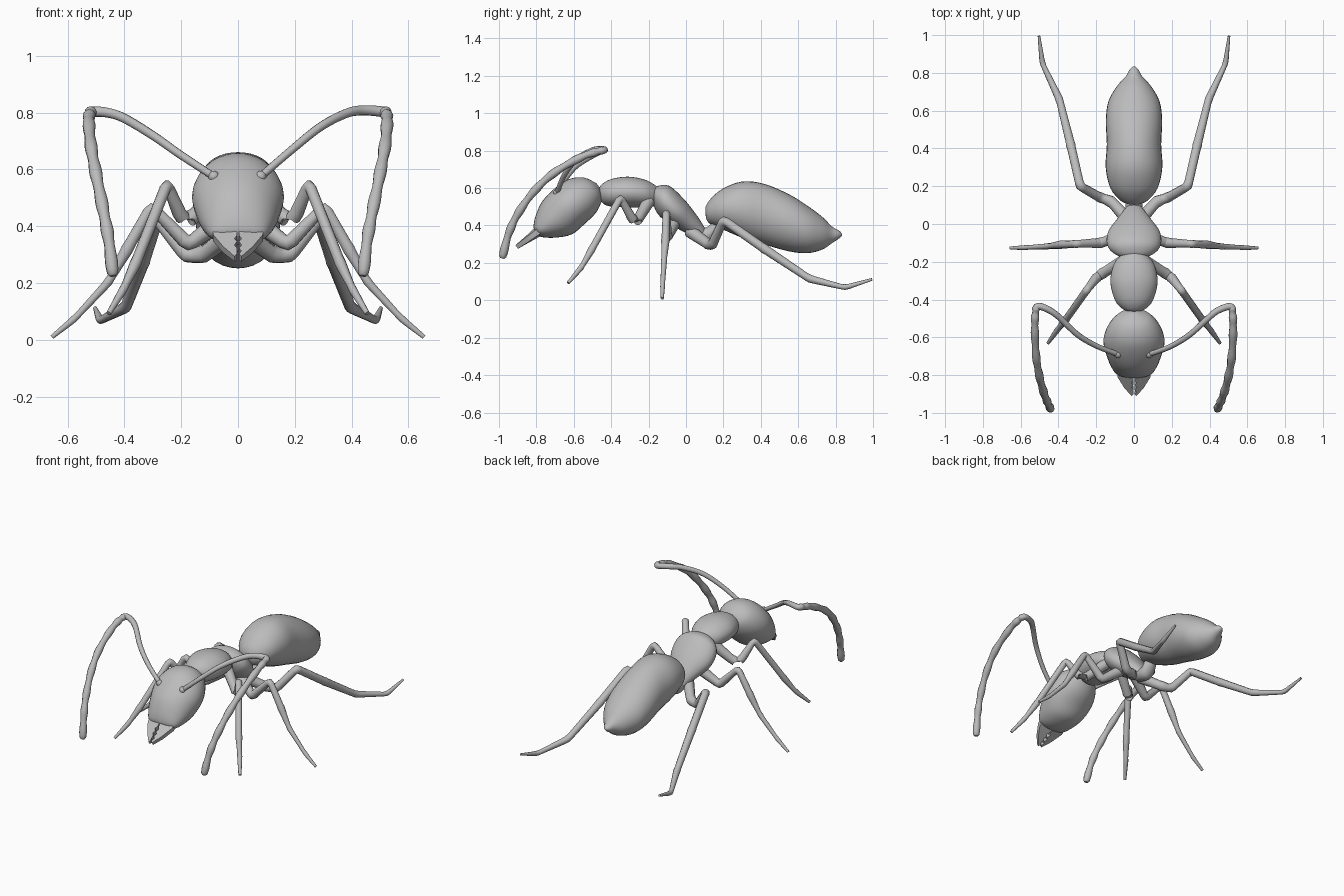
import bpy, bmesh, math
from mathutils import Vector

if "Cube" in bpy.data.objects:
    bpy.data.objects.remove(bpy.data.objects["Cube"])

mat = bpy.data.materials.new("plain_grey")
mat.diffuse_color = (0.5, 0.5, 0.5, 1)
mat.use_nodes = True
mat.node_tree.nodes["Principled BSDF"].inputs["Base Color"].default_value = mat.diffuse_color


def finish(obj, angle=40):
    obj.data.materials.clear()
    obj.data.materials.append(mat)
    bpy.ops.object.select_all(action='DESELECT')
    obj.select_set(True)
    bpy.context.view_layer.objects.active = obj
    bpy.ops.object.shade_smooth_by_angle(angle=math.radians(angle))


def new_object(name, bm):
    bmesh.ops.recalc_face_normals(bm, faces=bm.faces)
    me = bpy.data.meshes.new(name)
    bm.to_mesh(me)
    bm.free()
    obj = bpy.data.objects.new(name, me)
    bpy.context.collection.objects.link(obj)
    return obj


def smooth_path(pts, steps):
    """Catmull-Rom interpolation of tuples of any length."""
    out, n = [], len(pts)
    for i in range(n - 1):
        a, b, c, d = (pts[max(i - 1, 0)], pts[i], pts[i + 1], pts[min(i + 2, n - 1)])
        for k in range(steps):
            t = k / steps
            out.append(tuple(0.5 * (2 * q + (r - p) * t + (2 * p - 5 * q + 4 * r - s) * t * t
                                    + (3 * q - p - 3 * r + s) * t ** 3)
                             for p, q, r, s in zip(a, b, c, d)))
    out.append(tuple(pts[-1]))
    return out


def loft(name, sections, seg=32):
    """Sections: top y, top z, bottom y, bottom z, half width."""
    bm = bmesh.new()
    rings = []
    for ty, tz, by, bz, w in smooth_path(sections, 4):
        ring = []
        for k in range(seg):
            a = 2 * math.pi * k / seg
            s = math.sin(a) / 2
            ring.append(bm.verts.new((w * math.cos(a), (ty + by) / 2 + (ty - by) * s,
                                      (tz + bz) / 2 + (tz - bz) * s)))
        rings.append(ring)
    for r, q in zip(rings, rings[1:]):
        for k in range(seg):
            bm.faces.new((r[k], r[(k + 1) % seg], q[(k + 1) % seg], q[k]))
    bm.faces.new(rings[0])
    bm.faces.new(rings[-1])
    finish(new_object(name, bm), 60)


def tube(name, pts):
    """Round limb through points (x, y, z, radius)."""
    cu = bpy.data.curves.new(name, 'CURVE')
    cu.dimensions = '3D'
    cu.bevel_depth = 1
    cu.bevel_resolution = 3
    cu.use_fill_caps = True
    sp = cu.splines.new('POLY')
    sp.points.add(len(pts) - 1)
    for p, (x, y, z, r) in zip(sp.points, pts):
        p.co = (x, y, z, 1)
        p.radius = r
    obj = bpy.data.objects.new(name, cu)
    bpy.context.collection.objects.link(obj)
    bpy.ops.object.select_all(action='DESELECT')
    obj.select_set(True)
    bpy.context.view_layer.objects.active = obj
    bpy.ops.object.convert(target='MESH')
    finish(bpy.context.view_layer.objects.active, 60)


def round_joints(pts, d=0.022):
    """Replace every knee by three points so bends keep their thickness."""
    out = [pts[0]]
    for a, b, c in zip(pts, pts[1:], pts[2:]):
        A, B, C = Vector(a[:3]), Vector(b[:3]), Vector(c[:3])
        p, q = B + (A - B).normalized() * d, B + (C - B).normalized() * d
        m = (p + q) / 4 + B / 2
        out += [(*p, b[3]), (*m, b[3] * 1.08), (*q, b[3])]
    return out + [pts[-1]]


# body
loft("head", [(-.478, .625, -.46, .60, .02), (-.545, .656, -.448, .545, .09),
              (-.625, .648, -.478, .473, .14), (-.70, .60, -.54, .41, .162),
              (-.768, .53, -.61, .353, .145), (-.803, .455, -.70, .335, .12),
              (-.815, .40, -.77, .338, .088), (-.812, .375, -.80, .35, .02)])
loft("front_thorax", [(-.466, .595, -.464, .56, .02), (-.45, .62, -.45, .525, .06),
                      (-.40, .648, -.41, .503, .10), (-.31, .661, -.31, .497, .125),
                      (-.22, .645, -.22, .497, .11), (-.16, .612, -.17, .502, .07),
                      (-.13, .58, -.14, .52, .03)])
loft("rear_thorax", [(-.178, .59, -.178, .56, .02), (-.155, .61, -.178, .525, .085),
                     (-.09, .612, -.15, .46, .138), (-.01, .54, -.09, .41, .14),
                     (.05, .465, -.02, .37, .095), (.09, .405, .03, .345, .06),
                     (.115, .36, .07, .32, .035)])
loft("waist", [(.03, .37, .01, .35, .02), (.07, .385, .04, .325, .04),
               (.12, .395, .12, .31, .045), (.15, .44, .17, .36, .04),
               (.18, .48, .20, .42, .02)])
loft("abdomen", [(.103, .495, .103, .465, .02), (.125, .535, .12, .415, .07),
                 (.19, .593, .19, .382, .125), (.30, .635, .30, .335, .15),
                 (.42, .622, .42, .298, .144), (.55, .567, .55, .262, .149),
                 (.65, .505, .65, .252, .135), (.73, .445, .73, .272, .09),
                 (.78, .395, .78, .305, .045), (.815, .375, .815, .328, .025),
                 (.833, .358, .833, .344, .008)])

# jaws with toothed inner edges: (x, distance along jaw)
jaw = [(.086, 0), (.088, .2), (.052, .65), (.012, 1), (.003, .92), (.012, .82), (.003, .72),
       (.013, .62), (.003, .52), (.013, .42), (.003, .3), (.003, 0)]
base, tip = Vector((0, -.775, .378)), Vector((0, -.905, .285))
up = Vector((0, -.58, .81))
for side, s in (("left", -1), ("right", 1)):
    bm = bmesh.new()
    layers = []
    for f in (1, -1):
        layers.append([bm.verts.new(base.lerp(tip, t) + Vector((s * x, 0, 0))
                                    + up * f * (.030 - .018 * t) * (1 - 5 * x))
                       for x, t in jaw])
    n = len(jaw)
    for layer in layers:
        bm.faces.new(layer)
    for k in range(n):
        bm.faces.new((layers[0][k], layers[0][(k + 1) % n], layers[1][(k + 1) % n], layers[1][k]))
    bmesh.ops.triangulate(bm, faces=[f for f in bm.faces if len(f.verts) > 4])
    finish(new_object(side + "_jaw", bm), 35)

# legs: x, y, z, radius, mirrored to both sides
legs = {
    "front": [(.06, -.20, .53, .034), (.165, -.26, .425, .027), (.20, -.285, .43, .025),
              (.25, -.35, .55, .02), (.36, -.505, .27, .019), (.405, -.56, .175, .014),
              (.455, -.63, .093, .009)],
    "middle": [(.06, -.06, .42, .034), (.175, -.10, .335, .026), (.305, -.105, .47, .02),
               (.39, -.11, .32, .021), (.455, -.118, .205, .015), (.575, -.125, .075, .012),
               (.655, -.127, .01, .008)],
    "hind": [(.03, .02, .37, .035), (.12, .12, .30, .029), (.18, .14, .295, .026),
             (.285, .20, .43, .024), (.335, .42, .275, .024), (.395, .66, .115, .02),
             (.485, .85, .068, .014), (.503, .995, .112, .007)],
}
for name, pts in legs.items():
    for side, s in (("left", -1), ("right", 1)):
        tube(f"{side}_{name}_leg", round_joints([(s * x, y, z, r) for x, y, z, r in pts]))

# antennae: the two stalks differ slightly, the beaded ends are mirrored
stalks = {
    -1: [(.085, -.69, .575), (.20, -.645, .65), (.30, -.585, .72), (.40, -.49, .78), (.46, -.45, .80)],
    1: [(.08, -.69, .575), (.19, -.65, .67), (.29, -.59, .75), (.38, -.51, .797), (.44, -.46, .808)],
}
lash = [(.51, -.437, .803), (.522, -.475, .795), (.525, -.56, .765), (.518, -.70, .685),
        (.50, -.81, .585), (.475, -.90, .46), (.455, -.95, .35), (.44, -.982, .225)]
for side, s in (("left", -1), ("right", 1)):
    path = smooth_path([(s * x, y, z) for x, y, z in stalks[s] + lash], 8)
    radii = []
    for i in range(len(path)):
        t = i / (len(path) - 1)
        bead = 0.0022 * math.sin(i * 0.9) if t > .45 else 0
        radii.append(.013 + .008 * min(1, t * 1.8) + bead)
    radii[-1] = .012
    tube(side + "_antenna", [(*p, r) for p, r in zip(path, radii)])
    # socket at the antenna root
    bm = bmesh.new()
    bmesh.ops.create_uvsphere(bm, u_segments=12, v_segments=8, radius=.02)
    bmesh.ops.translate(bm, verts=bm.verts, vec=path[0])
    finish(new_object(side + "_antenna_socket", bm), 60)
